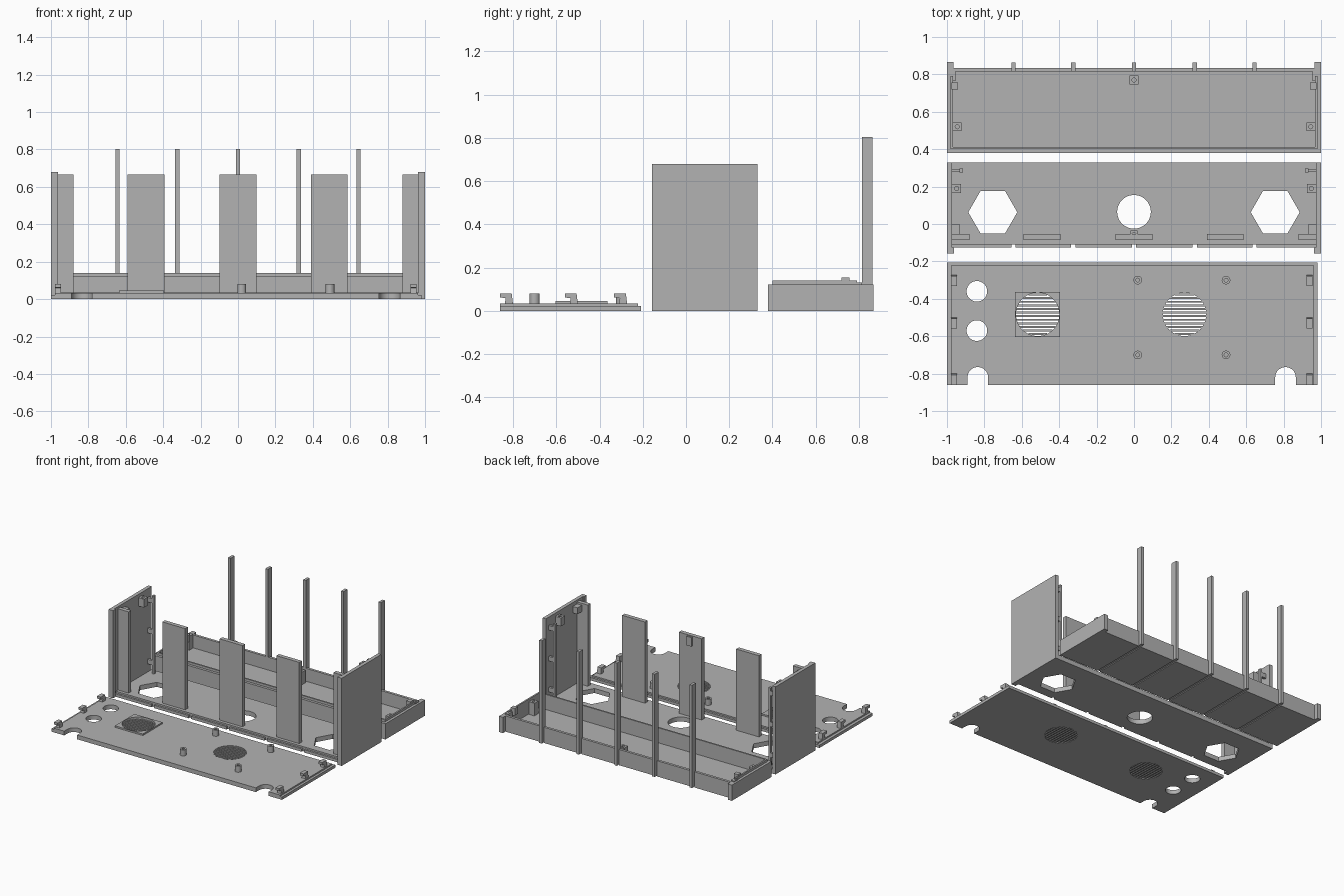
import bpy, bmesh, math

old = bpy.data.objects.get("Cube")
if old:
    bpy.data.objects.remove(old, do_unlink=True)

grey = bpy.data.materials.new("plain_grey")
grey.use_nodes = True
grey.diffuse_color = (0.45, 0.45, 0.45, 1)
grey.node_tree.nodes["Principled BSDF"].inputs["Base Color"].default_value = (0.45, 0.45, 0.45, 1)


def finish(name, bm):
    bmesh.ops.recalc_face_normals(bm, faces=bm.faces)
    mesh = bpy.data.meshes.new(name)
    bm.to_mesh(mesh)
    bm.free()
    mesh.materials.append(grey)
    obj = bpy.data.objects.new(name, mesh)
    bpy.context.scene.collection.objects.link(obj)
    return obj


def box(name, x0, x1, y0, y1, z0, z1):
    bm = bmesh.new()
    bmesh.ops.create_cube(bm, size=1)
    for v in bm.verts:
        v.co = (x1 if v.co.x > 0 else x0, y1 if v.co.y > 0 else y0, z1 if v.co.z > 0 else z0)
    return finish(name, bm)


def prism(name, points, low, high, axis="z"):
    """Extrude an outline along z (points are x, y) or along x (points are y, z)."""
    bm = bmesh.new()
    place = (lambda p, h: (*p, h)) if axis == "z" else (lambda p, h: (h, *p))
    a = [bm.verts.new(place(p, low)) for p in points]
    b = [bm.verts.new(place(p, high)) for p in points]
    bm.faces.new(a)
    bm.faces.new(b)
    for i in range(len(a)):
        j = (i + 1) % len(a)
        bm.faces.new((a[i], a[j], b[j], b[i]))
    return finish(name, bm)


def ring(x, y, r, n=48):
    return [(x + r * math.cos(math.tau * i / n), y + r * math.sin(math.tau * i / n)) for i in range(n)]


def cut(obj, cutters):
    for c in cutters:
        c.hide_render = True
        mod = obj.modifiers.new("cut", 'BOOLEAN')
        mod.operation = 'DIFFERENCE'
        mod.solver = 'EXACT'
        mod.object = c
        bpy.context.view_layer.objects.active = obj
        bpy.ops.object.modifier_apply(modifier=mod.name)
        bpy.data.objects.remove(c, do_unlink=True)
    return obj


def hole(x, y, r, n=48, low=-0.1, high=0.3):
    return prism("cutter", ring(x, y, r, n), low, high)


def screw_block(name, x, y, z0, z1, half=0.024):
    block = box(name, x - half, x + half, y - half, y + half, z0, z1)
    return cut(block, [hole(x, y, 0.011, 20, z1 - 0.03, z1 + 0.1)])


SIDES = ((-1, "right"), (1, "left"))
RIBS = (-0.645, -0.325, 0, 0.325, 0.645)


def side_box(name, s, x0, x1, *rest):
    return box(name, min(s * x0, s * x1), max(s * x0, s * x1), *rest)


# Rear tray: hollow box with a raised lip and shallow grooves underneath
tray = box("tray", -1, 1, 0.38, 0.835, 0, 0.122)
cut(tray, [box("cutter", -0.972, 0.972, 0.41, 0.815, 0.022, 0.3)]
    + [box("cutter", x - 0.011, x + 0.011, 0.3, 0.9, -0.1, 0.006) for x in RIBS])
box("tray_front_lip", -0.98, 0.98, 0.4, 0.412, 0.1, 0.14)
for s, side in SIDES:
    side_box("tray_lip_" + side, s, 0.968, 0.98, 0.4, 0.79, 0.1, 0.14)
    side_box("tray_ear_" + side, s, 0.965, 1, 0.83, 0.866, 0, 0.122)
    side_box("tray_tab_" + side, s, 0.94, 0.975, 0.72, 0.757, 0.1, 0.155)
    side_box("tray_corner_" + side, s, 0.955, 0.985, 0.765, 0.815, 0.022, 0.13)
    screw_block("tray_block_" + side, s * 0.945, 0.52, 0.022, 0.12)
screw_block("tray_block_middle", 0, 0.77, 0.022, 0.12)
for i, x in enumerate(RIBS):
    box(f"tray_post_{i}", x - 0.011, x + 0.011, 0.815, 0.863, 0.006, 0.803)

# Middle shell: floor with hexagon and round openings, notched front edge
shell = box("shell_floor", -0.99, 0.99, -0.125, 0.33, 0, 0.035)
cut(shell, [box("cutter", -2, 2, -0.2, -0.11, 0.022, 0.1),
            hole(-0.755, 0.063, 0.131, 6), hole(0.755, 0.063, 0.131, 6), hole(0, 0.065, 0.09)]
    + [box("cutter", x - 0.011, x + 0.011, -0.2, -0.11, -0.1, 0.1) for x in RIBS])
for s, side in SIDES:
    side_box("shell_wall_" + side, s, 0.972, 1, -0.157, 0.33, 0, 0.68)
    side_box("shell_wall_edge_" + side, s, 0.962, 0.98, -0.157, -0.125, 0, 0.68)
    side_box("shell_end_panel_" + side, s, 0.88, 0.985, -0.085, -0.053, 0.02, 0.665)
    side_box("shell_tab_" + side, s, 0.932, 0.98, -0.053, 0.0, 0.6, 0.65)
    screw_block("shell_block_" + side, s * 0.948, 0.19, 0.59, 0.655)
    # Slim upright rail held to the wall by small bridges
    side_box("shell_rail_" + side, s, 0.915, 0.932, 0.275, 0.297, 0.02, 0.64)
    for i, z in enumerate((0.1, 0.34, 0.58)):
        side_box(f"shell_rail_bridge_{side}_{i}", s, 0.925, 0.98, 0.277, 0.295, z, z + 0.035)
for name, x in (("right", -0.492), ("middle", 0), ("left", 0.487)):
    box("shell_panel_" + name, x - 0.098, x + 0.098, -0.085, -0.053, 0.02, 0.665)
screw_block("shell_block_middle", 0, -0.056, 0.59, 0.66, 0.02)

# Front plate: stepped slab with vents, round holes and edge notches
VENTS = ((-0.515, -0.483), (0.27, -0.483))
R = 0.116
plate = box("plate", -1, 0.98, -0.86, -0.207, 0, 0.022)
top = box("plate_step", -0.978, 0.962, -0.86, -0.223, 0.018, 0.033)
frame = box("vent_frame", -0.635, -0.395, -0.603, -0.363, 0.03, 0.045)
for slab in (plate, top):
    cut(slab, [hole(x, y, R) for x, y in VENTS])
    cut(slab, [hole(-0.84, y, 0.055) for y in (-0.36, -0.57)])
    for x in (-0.835, 0.81):
        cut(slab, [hole(x, -0.82, 0.055), box("cutter", x - 0.055, x + 0.055, -1, -0.82, -0.1, 0.1)])
cut(frame, [hole(*VENTS[0], R)])
for k, (x, y) in enumerate(VENTS):
    for i in range(12):
        dy = (i - 5.5) * 0.0192
        half = math.sqrt(R * R - dy * dy) + 0.002
        box(f"vent_{k}_slat_{i}", x - half, x + half, y + dy - 0.005, y + dy + 0.005, 0.001, 0.03)

# Screw bosses on the plate
for i, (x, y) in enumerate([(x, y) for x in (0.02, 0.492) for y in (-0.3, -0.7)]):
    boss = prism(f"plate_boss_{i}", ring(x, y, 0.023, 32), 0.03, 0.08)
    cut(boss, [hole(x, y, 0.01, 20, 0.034, 0.2)])

# Hooked clips along both ends of the plate
HOOK = ((0.03, 0.03), (0.024, 0.08), (-0.03, 0.08), (-0.03, 0.062), (-0.004, 0.058), (-0.008, 0.03))
for s, side in SIDES:
    outer = 0.978 if s < 0 else 0.955
    x0, x1 = sorted((s * outer, s * (outer - 0.032)))
    for i, y in enumerate((-0.302, -0.53, -0.83)):
        prism(f"plate_clip_{side}_{i}", [(y + p, z) for p, z in HOOK], x0, x1, "x")

# Smooth the round openings while keeping edges crisp
bpy.ops.object.select_all(action='DESELECT')
for obj in (plate, top, frame, shell):
    obj.select_set(True)
bpy.context.view_layer.objects.active = plate
bpy.ops.object.shade_smooth_by_angle(angle=math.radians(30))
bpy.ops.object.select_all(action='DESELECT')
